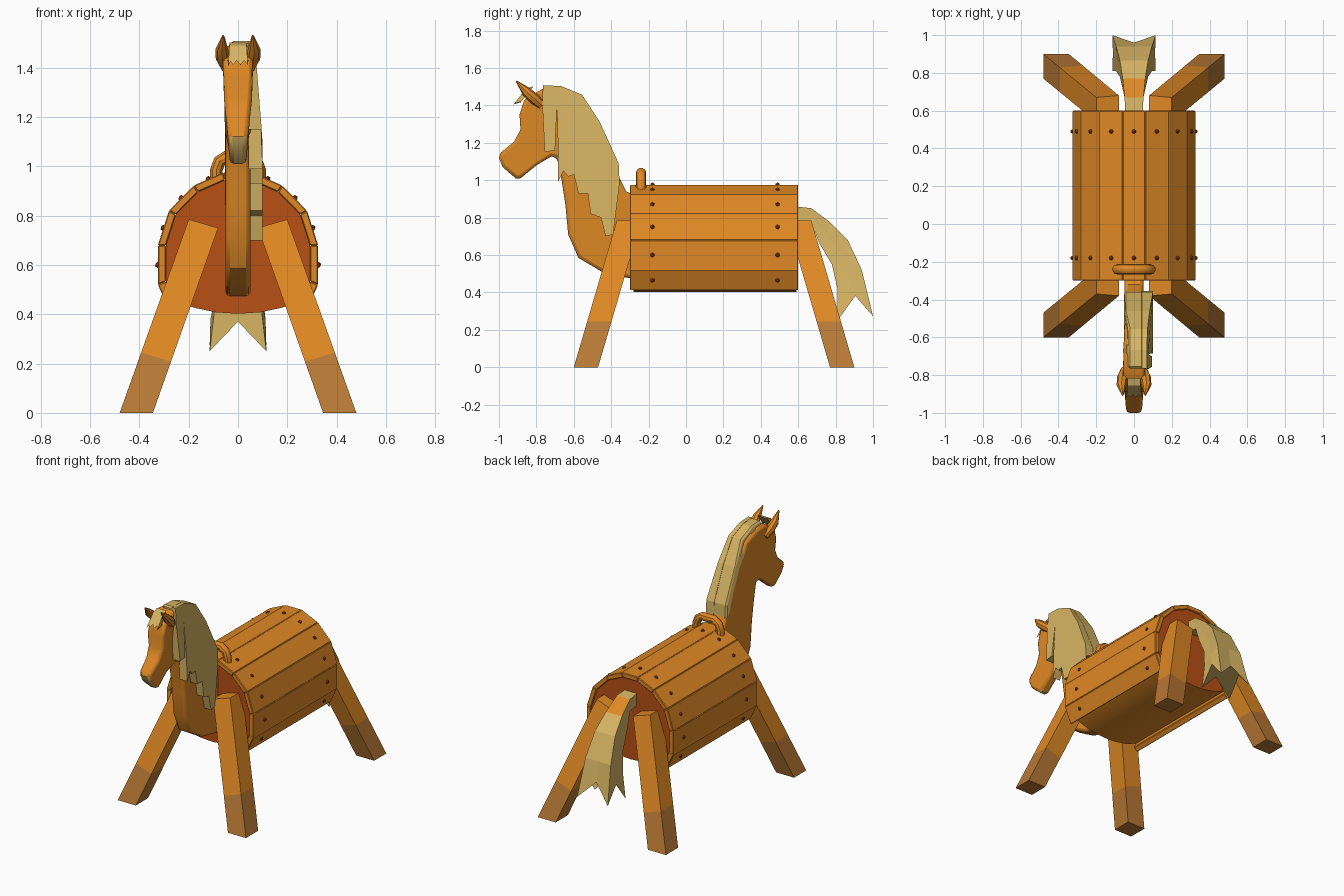
import bpy, bmesh, math
from mathutils import Vector

if "Cube" in bpy.data.objects:
    bpy.data.objects.remove(bpy.data.objects["Cube"])


def mat(name, *c):
    m = bpy.data.materials.new(name)
    m.diffuse_color = (*c, 1)
    m.use_nodes = True
    m.node_tree.nodes["Principled BSDF"].inputs["Base Color"].default_value = m.diffuse_color
    return m


WOOD = mat("orange wood", 0.74, 0.25, 0.018)
END = mat("red brown wood", 0.48, 0.08, 0.007)
HAIR = mat("straw hair", 0.68, 0.46, 0.125)
HOOF = mat("dull brown hoof", 0.48, 0.19, 0.035)
NAIL = mat("rust nail", 0.32, 0.06, 0.01)


def finish(name, bm, mats, bevel=0, segs=2, smooth=False):
    bmesh.ops.recalc_face_normals(bm, faces=bm.faces)
    me = bpy.data.meshes.new(name)
    bm.to_mesh(me)
    bm.free()
    ob = bpy.data.objects.new(name, me)
    bpy.context.collection.objects.link(ob)
    for m in mats:
        me.materials.append(m)
    if bevel:
        b = ob.modifiers.new("bevel", 'BEVEL')
        b.width, b.segments, b.limit_method = bevel, segs, 'ANGLE'
        b.angle_limit = math.radians(50)
    if smooth:
        bpy.ops.object.select_all(action='DESELECT')
        bpy.context.view_layer.objects.active = ob
        ob.select_set(True)
        bpy.ops.object.shade_smooth_by_angle(angle=math.radians(35))
    return ob


def loft(rings, rule=None):
    """Skin a list of equal point rings and cap both ends."""
    bm = bmesh.new()
    vs = [[bm.verts.new(p) for p in r] for r in rings]
    n = len(rings[0])
    for i in range(len(vs) - 1):
        for j in range(n):
            k = (j + 1) % n
            f = bm.faces.new((vs[i][j], vs[i][k], vs[i + 1][k], vs[i + 1][j]))
            if rule:
                f.material_index = rule(i, j)
    bm.faces.new(vs[0])
    f = bm.faces.new(vs[-1])
    if rule:
        f.material_index = rule(len(vs) - 2, 0)
    return bm


def prism(pts, place):
    """Extrude a 2D outline; place(a, b, side) gives the 3D point."""
    return loft([[place(a, b, s) for a, b in pts] for s in (0, 1)])


def tube(path, radii, axis, n=8):
    rings, axis = [], Vector(axis)
    path = [Vector(p) for p in path]
    for i, p in enumerate(path):
        d = (path[min(i + 1, len(path) - 1)] - path[max(i - 1, 0)]).normalized()
        v = d.cross(axis).normalized()
        rings.append([p + radii[i] * (axis * math.cos(t) + v * math.sin(t))
                      for t in (2 * math.pi * k / n for k in range(n))])
    return loft(rings)


# barrel planks, following a half outline mirrored in x
edge = [(.06, .975), (.18, .922), (.28, .82), (.325, .68), (.325, .52), (.275, .41)]
outline = [(-x, z) for x, z in reversed(edge)] + edge
inner = lambda p: (p[0] * .9, .66 + (p[1] - .66) * .9)
nails = bmesh.new()
for i, (a, b) in enumerate(zip(outline, outline[1:])):
    finish(f"plank_{i + 1}", prism([a, b, inner(b), inner(a)],
           lambda x, z, s: (x, -.3 + .9 * s, z)), [WOOD], bevel=.004, segs=1)
    for y in (-.18, .49):
        v = bmesh.ops.create_icosphere(nails, subdivisions=1, radius=.013)['verts']
        bmesh.ops.translate(nails, verts=v, vec=((a[0] + b[0]) / 2, y, (a[1] + b[1]) / 2))
finish("nails", nails, [NAIL], smooth=True)

# inner barrel with rounded belly and darker ends
half = [inner(p) for p in edge[:5]] + [(.25, .457), (.18, .427), (.09, .408)]
bm = prism(half + [(0, .402)] + [(-x, z) for x, z in reversed(half)],
           lambda x, z, s: (x, -.28 + .872 * s, z))
for f in bm.faces:
    f.material_index = int(len(f.verts) > 4)
finish("barrel_core", bm, [WOOD, END], smooth=True)

# splayed legs with dull hooves
for sx in (1, -1):
    for sy, nm in ((-1, "front"), (1, "back")):
        rings = []
        for zo, zi in ((0, 0), (.245, .208), (.785, .75)):
            ring = []
            for base, z, slope in ((.48, zo, .357), (.345, zi, .353)):
                ys = (.75, .62) if base > .4 else (.62, .75)
                ring += [(sx * (base - slope * z), .15 + sy * (y - .293 * z), z) for y in ys]
            rings.append(ring)
        finish(f"{nm}_leg_{'right' if sx > 0 else 'left'}",
               loft(rings, lambda i, j: i), [HOOF, WOOD])
        # the bottom cap keeps slot 0, the hoof colour

# neck and head: one thick board, narrower at the nose
crest = [(-.385, 1.09), (-.48, 1.30), (-.57, 1.435), (-.67, 1.48), (-.77, 1.487)]
head = [(-.27, .47), (-.27, .92), (-.32, .94), (-.36, 1.02)] + crest + [
    (-.865, 1.43), (-.89, 1.35), (-.885, 1.27), (-.92, 1.205), (-.99, 1.148), (-1.0, 1.12),
    (-.98, 1.07), (-.91, 1.01), (-.885, 1.01), (-.80, 1.08), (-.72, 1.127), (-.69, 1.12),
    (-.665, 1.0), (-.645, .87), (-.63, .71), (-.575, .585), (-.44, .505)]


def head_place(y, z, s):
    w = .05 if y > -.75 else .06
    if y < -.78:
        w = .034 + .028 * max(0, min(1, (z - 1.05) / .28))
    return ((2 * s - 1) * w, y, z)


bm = prism(head, head_place)
for f in bm.faces:  # straw nostril and chin strip
    c = f.calc_center_median()
    f.material_index = int(len(f.verts) == 4 and c.y < -.89 and c.z < 1.13)
finish("head_and_neck", bm, [WOOD, HAIR], bevel=.018, smooth=True)

# ears
for sx in (1, -1):
    finish(f"ear_{'right' if sx > 0 else 'left'}",
           tube([(sx * .045, -.77, 1.40), (sx * .06, -.81, 1.435), (sx * .066, -.855, 1.475),
                 (sx * .06, -.907, 1.53)], [.026, .03, .026, .004], (1, 0, 0)), [WOOD], smooth=True)

# mane: crest strip over the neck and a jagged sheet on the right side
top = [(-.765, 1.508), (-.667, 1.503), (-.555, 1.457), (-.46, 1.31), (-.36, 1.09), (-.355, .98)]
inside = [(-.40, 1.02), (-.42, 1.09), (-.51, 1.29), (-.60, 1.41), (-.68, 1.45), (-.765, 1.46)]
finish("mane_crest", prism(top + inside, lambda y, z, s: (-.03 + .08 * s if z > 1.45 or s
       else -.052, y, z)), [HAIR], bevel=.01, segs=1)
locks = top + [(-.39, .71), (-.43, .70), (-.455, .80), (-.51, .82), (-.525, .93), (-.575, .93),
               (-.60, 1.03), (-.63, 1.02), (-.655, 1.05), (-.685, .99), (-.685, 1.2),
               (-.69, 1.40), (-.70, 1.16), (-.755, 1.15), (-.768, 1.40)]
finish("mane_side", prism(locks, lambda y, z, s: (
    .1 - .032 * max(0, min(1, (z - 1.1) / .4)) if s else .042, y, z)), [HAIR])

# forelock
fore = [(-.035, 1.49), (.035, 1.49), (.04, 1.41), (.025, 1.43), (.01, 1.41), (-.005, 1.43),
        (-.02, 1.41), (-.03, 1.425), (-.04, 1.405)]
finish("forelock", prism(fore, lambda x, z, s: (
    x, -.855 - (1.49 - z) * .8 + .04 * s, z + .012 * s)), [HAIR])

# tail: widening square tube ending in four points
rows = [((.57, .862), (.57, .78), .045), ((.67, .85), (.67, .77), .05),
        ((.77, .776), (.715, .66), .06), ((.865, .68), (.78, .55), .075),
        ((.94, .52), (.81, .42), .095), ((1.0, .273), (.81, .25), .115)]
rings = []
for i, (o, u, w) in enumerate(rows):
    last = i == len(rows) - 1
    up = .12 if last else 0
    m = ((o[0] + u[0]) / 2, (o[1] + u[1]) / 2 + up)
    oc = (.96, .385) if last else o
    rings.append([(-w, *o), (0, *oc), (w, *o), (w * .97, *m),
                  (w, *u), (0, u[0], u[1] + up), (-w, *u), (-w * .97, *m)])
finish("tail", loft(rings, lambda i, j: int(i == 1 and j < 2)), [HAIR, WOOD])

# handle
arc = [(.088, .9), (.088, .985), (.075, 1.02), (.045, 1.04)]
path = [(-x, -.24, z) for x, z in arc] + [(x, -.24, z) for x, z in reversed(arc)]
finish("handle", tube(path, [.027] * len(path), (0, 1, 0), 10), [WOOD], smooth=True)
